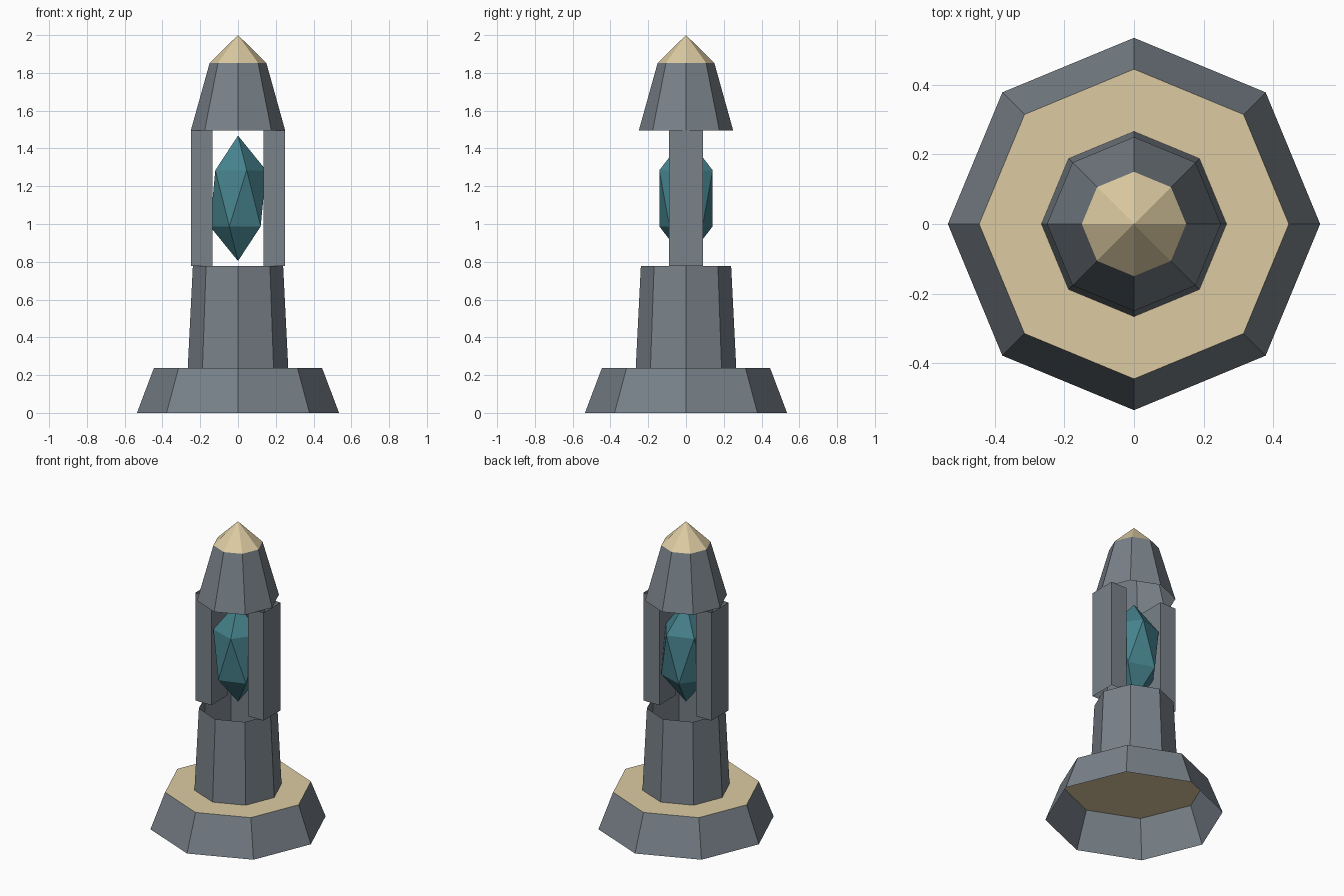
import bpy, bmesh
from mathutils import Matrix

if "Cube" in bpy.data.objects:
    bpy.data.objects.remove(bpy.data.objects["Cube"])


def material(name, color):
    m = bpy.data.materials.new(name)
    m.diffuse_color = color
    m.use_nodes = True
    m.node_tree.nodes["Principled BSDF"].inputs["Base Color"].default_value = m.diffuse_color
    return m


slate = material("slate", (0.19, 0.22, 0.25, 1))
sand = material("sand", (0.72, 0.60, 0.36, 1))
teal = material("teal", (0.06, 0.22, 0.26, 1))


def finish(name, bm, mat):
    bmesh.ops.remove_doubles(bm, verts=bm.verts, dist=1e-5)
    bmesh.ops.dissolve_degenerate(bm, edges=bm.edges, dist=1e-5)
    me = bpy.data.meshes.new(name)
    bm.to_mesh(me)
    bm.free()
    me.materials.append(mat)
    ob = bpy.data.objects.new(name, me)
    bpy.context.collection.objects.link(ob)
    return ob


def shell(name, r1, r2, z1, z2, mat):
    """Open-ended eight-sided frustum with corners on the axes."""
    bm = bmesh.new()
    bmesh.ops.create_cone(bm, cap_ends=False, segments=8, radius1=r1, radius2=r2,
                          depth=z2 - z1, matrix=Matrix.Translation((0, 0, (z1 + z2) / 2)))
    bmesh.ops.recalc_face_normals(bm, faces=bm.faces)
    return finish(name, bm, mat)


# Plinth, column and tapered roof are hollow shells
shell("plinth", 0.535, 0.445, 0, 0.238, slate)
shell("column", 0.266, 0.239, 0.238, 0.778, slate)
shell("roof", 0.25, 0.15, 1.494, 1.853, slate)
shell("roof_tip", 0.15, 0, 1.853, 2.0, sand)

# Sand-coloured floor on the plinth
bm = bmesh.new()
bmesh.ops.create_circle(bm, cap_ends=True, segments=8, radius=0.445,
                        matrix=Matrix.Translation((0, 0, 0.238)))
for f in bm.faces:
    f.normal_update()
    if f.normal.z < 0:
        f.normal_flip()
finish("plinth_floor", bm, sand)

# Two side pillars, open at top and bottom
for side, label in ((-1, "left"), (1, "right")):
    bm = bmesh.new()
    bmesh.ops.create_cube(bm, size=1, matrix=Matrix.Translation((side * 0.192, 0, 1.136))
                          @ Matrix.Diagonal((0.116, 0.178, 0.716, 1)))
    bm.normal_update()
    ends = [f for f in bm.faces if abs(f.normal.z) > 0.5]
    bmesh.ops.delete(bm, geom=ends, context='FACES_ONLY')
    finish(label + "_pillar", bm, slate)

# Floating crystal
bm = bmesh.new()
bmesh.ops.create_icosphere(bm, subdivisions=1, radius=1,
                           matrix=Matrix.Translation((0, 0, 1.136))
                           @ Matrix.Diagonal((0.166, 0.166, 0.332, 1)))
finish("crystal", bm, teal)
